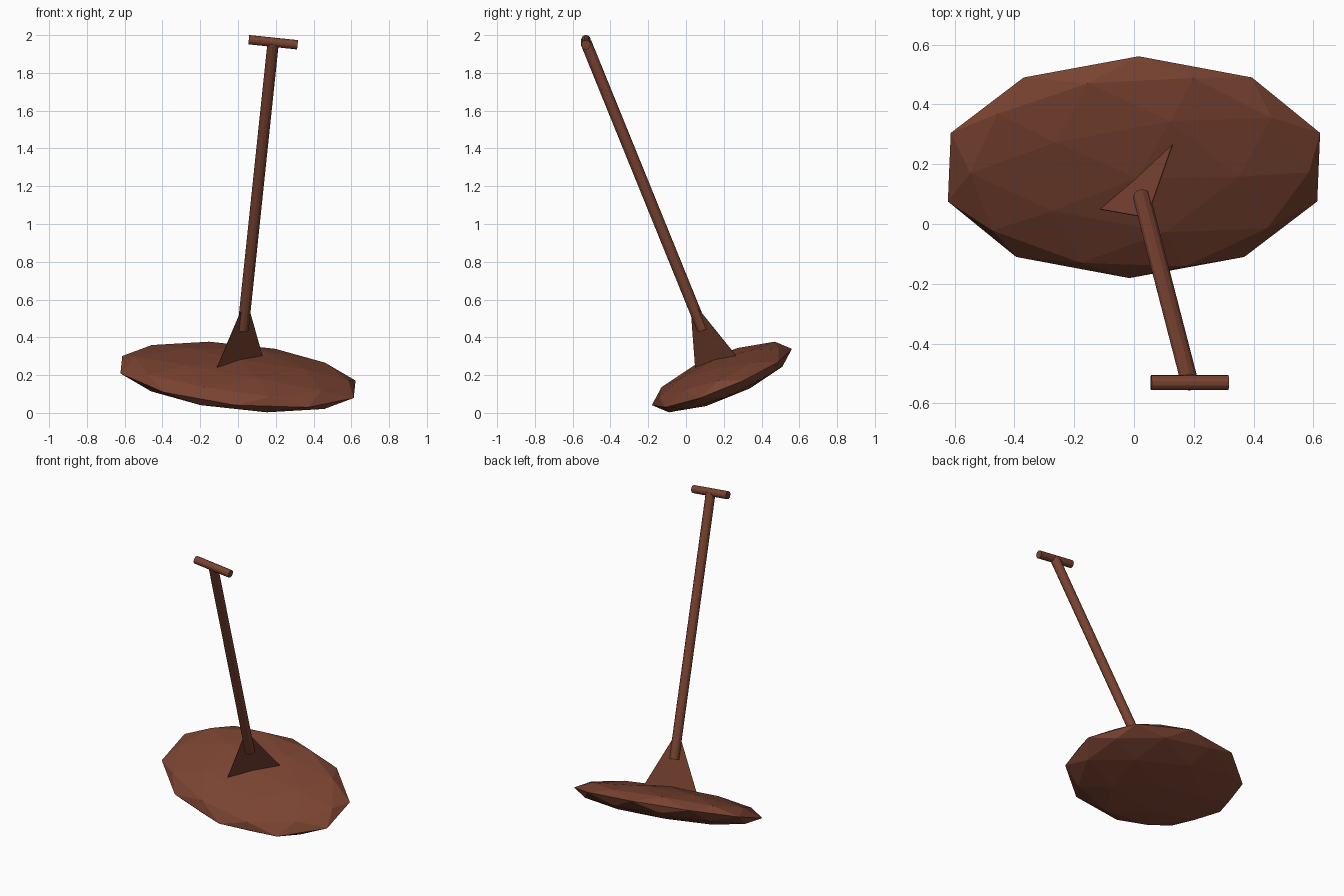
import bpy
from math import radians, pi
from mathutils import Matrix

if "Cube" in bpy.data.objects:
    bpy.data.objects.remove(bpy.data.objects["Cube"])

# Everything is built upright about the disc centre, then tilted as a whole
TILT = (Matrix.Translation((0, 0.19, 0.19))
        @ Matrix.Rotation(radians(6), 4, 'Y')
        @ Matrix.Rotation(radians(22), 4, 'X'))

brown = bpy.data.materials.new("brown")
brown.diffuse_color = (0.19, 0.055, 0.03, 1)
brown.use_nodes = True
brown.node_tree.nodes["Principled BSDF"].inputs["Base Color"].default_value = brown.diffuse_color


def finish(obj, name, local=Matrix.Identity(4)):
    obj.name = name
    obj.data.materials.append(brown)
    obj.data.transform(TILT @ local)
    return obj


def rod(name, radius, length, local):
    bpy.ops.mesh.primitive_cylinder_add(vertices=12, radius=radius, depth=length)
    return finish(bpy.context.object, name, local)


# Flattened low-poly disc
bpy.ops.mesh.primitive_ico_sphere_add(subdivisions=2, radius=1)
finish(bpy.context.object, "disc", Matrix.Diagonal((0.653, 0.4, 0.1, 1)))

# Thin triangular fin, set diagonally through the shaft foot
mesh = bpy.data.meshes.new("fin")
mesh.from_pydata([(-0.182, 0, 0.05), (0.182, 0, 0.05), (0, 0, 0.45)], [], [(0, 1, 2)])
fin = bpy.data.objects.new("fin", mesh)
bpy.context.collection.objects.link(fin)
finish(fin, "fin", Matrix.Rotation(radians(45), 4, 'Z'))
thick = fin.modifiers.new("thickness", 'SOLIDIFY')
thick.thickness = 0.003
thick.offset = 0

# Long shaft and cross handle
rod("shaft", 0.03, 1.65, Matrix.Translation((0, 0, 1.095)))
rod("cross_handle", 0.025, 0.26,
    Matrix.Translation((0, 0, 1.922)) @ Matrix.Rotation(pi / 2, 4, 'Y'))
